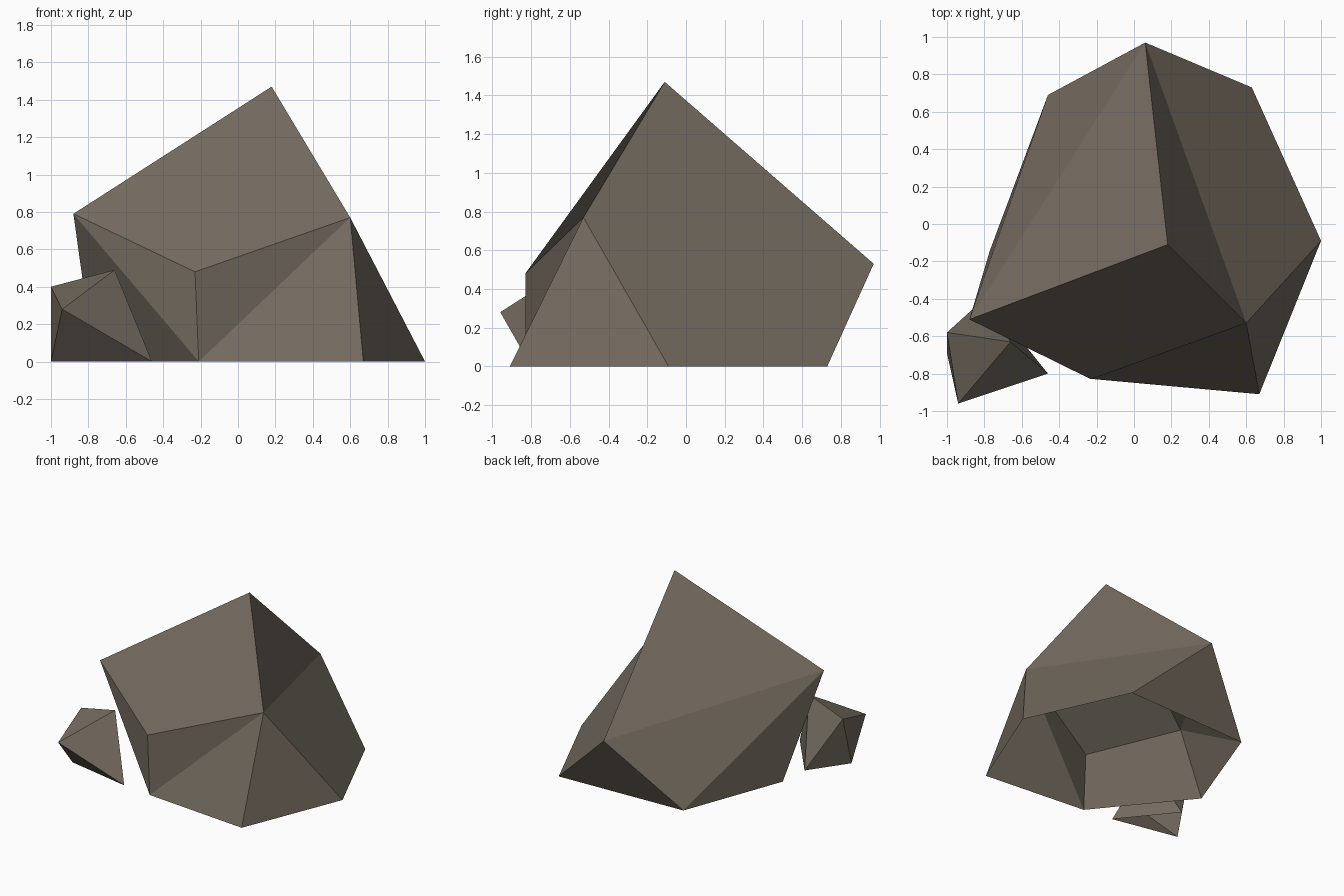
import bpy
import bmesh

default = bpy.data.objects.get("Cube")
if default:
    bpy.data.objects.remove(default, do_unlink=True)

# Single stone colour
stone = bpy.data.materials.new("warm_grey_stone")
stone.use_nodes = True
colour = (0.17, 0.143, 0.113, 1.0)
stone.diffuse_color = colour
shader = next(n for n in stone.node_tree.nodes if n.type == "BSDF_PRINCIPLED")
shader.inputs["Base Color"].default_value = colour
shader.inputs["Roughness"].default_value = 0.9


def make_rock(name, corners, facets):
    """Flat-faceted rock shell, open underneath; each facet lists corner names."""
    bm = bmesh.new()
    verts = {key: bm.verts.new(co) for key, co in corners.items()}
    for facet in facets.split():
        bm.faces.new([verts[key] for key in facet])
    bmesh.ops.recalc_face_normals(bm, faces=bm.faces)
    mesh = bpy.data.meshes.new(name)
    bm.to_mesh(mesh)
    bm.free()
    mesh.materials.append(stone)
    rock = bpy.data.objects.new(name, mesh)
    bpy.context.scene.collection.objects.link(rock)
    return rock


# Large boulder: peak, four shoulders, six-sided footprint
make_rock(
    "large_boulder",
    {
        "A": (0.18, -0.11, 1.47),   # peak
        "B": (-0.88, -0.51, 0.79),  # shoulders
        "C": (-0.23, -0.83, 0.48),
        "D": (0.6, -0.53, 0.77),
        "J": (0.06, 0.97, 0.53),
        "E": (-0.21, -0.83, 0),     # footprint
        "F": (0.67, -0.91, 0),
        "G": (1, -0.09, 0),
        "H": (0.63, 0.73, 0),
        "I": (-0.46, 0.69, 0),
        "K": (-0.77, -0.14, 0),
    },
    "ABCD BEC BKE CED DEF DFG ADJ DGHJ JHI JIB IKB AJB",
)

# Small stone: three upper corners over a triangular footprint
make_rock(
    "small_stone",
    {
        "P": (-0.66, -0.63, 0.49),
        "Q": (-0.94, -0.96, 0.28),
        "R": (-1, -0.58, 0.4),
        "S": (-0.46, -0.8, 0),      # footprint
        "U": (-1, -0.69, 0),
        "V": (-0.79, -0.39, 0),
    },
    "PRQ QUS QRU QSP PVR RVU PSV",
)
